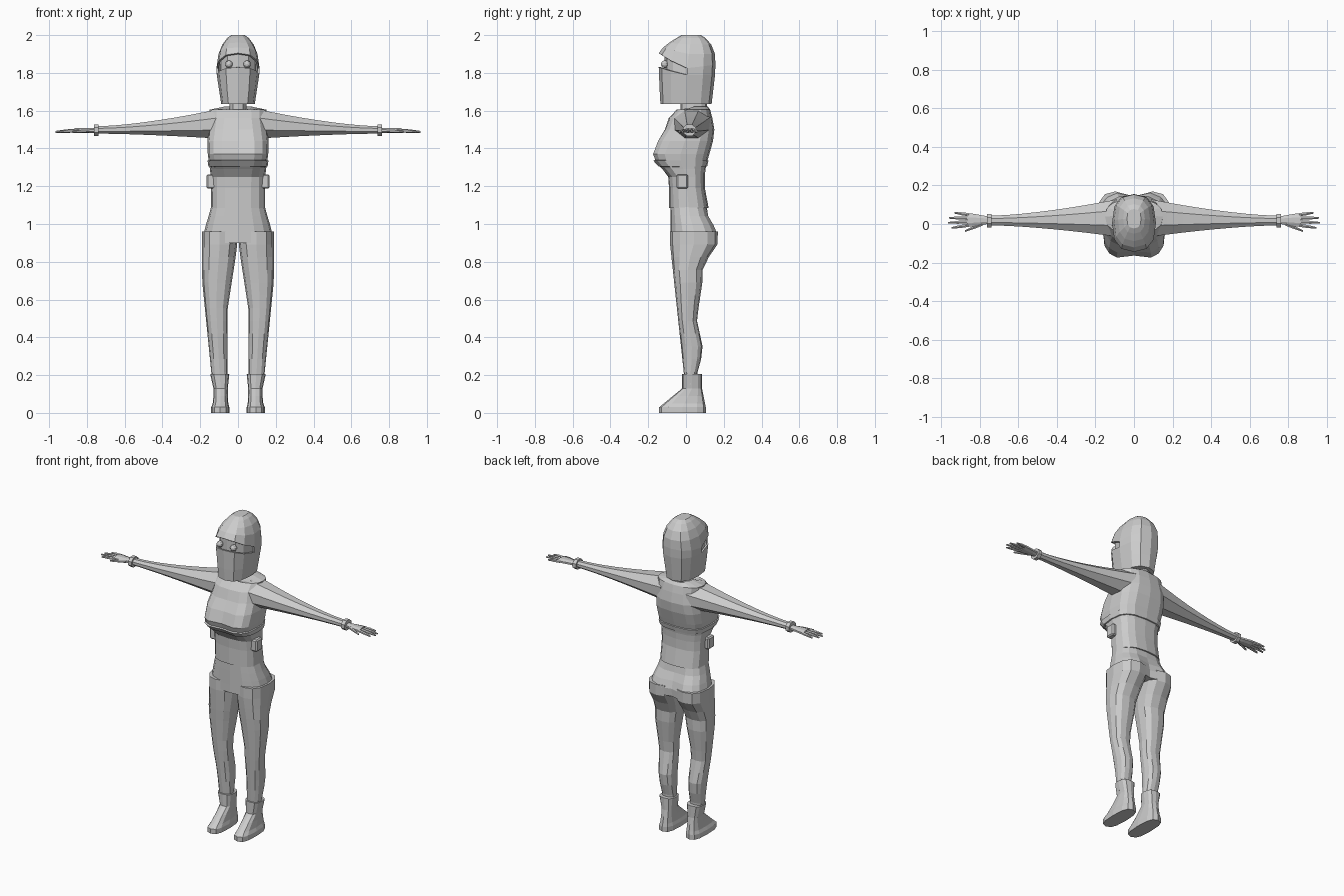
import bpy, bmesh
from math import sin, cos, pi, sqrt
from mathutils import Vector

cube = bpy.data.objects.get("Cube")
if cube:
    bpy.data.objects.remove(cube)

colour = (.6, .6, .6, 1)
grey = bpy.data.materials.new("plain_grey")
grey.use_nodes = True
grey.diffuse_color = colour
grey.node_tree.nodes["Principled BSDF"].inputs["Base Color"].default_value = colour


def ramp(value, start, end):
    """Straight rise from zero to one."""
    return min(max((value - start) / (end - start), 0), 1)


def bump(value, centre, below, above):
    """Rounded swelling that fades out below and above its centre."""
    reach = below if value < centre else above
    return (1 + cos(pi * min(abs(value - centre) / reach, 1))) / 2


def steps(start, end, count):
    return [start + (end - start) * i / (count - 1) for i in range(count)]


def soften(value, power):
    return abs(value) ** power * (1 if value > 0 else -1)


def ring(z, left, right, front, back, square=.8, cleft=0, cleavage=0, lift=0, tail=0, sides=12):
    """Level cross-section, optionally notched at the centre and tilted up at front or back."""
    points = []
    for i in range(sides):
        angle = 2 * pi * i / sides
        ahead, across = round(cos(angle), 6), round(sin(angle), 6)
        x = (left + right) / 2 + (right - left) / 2 * soften(across, square)
        y = (front + back) / 2 - (back - front) / 2 * soften(ahead, square)
        if ahead == 1:
            y += cleavage
        if ahead == -1:
            y -= cleft
        points.append(Vector((x, y, z + lift * max(ahead, 0) + tail * max(-ahead, 0))))
    return points


def section(x, y, z, depth, height, sides=8):
    """Upright cross-section of a sleeve, cuff or finger."""
    angles = [2 * pi * (i + .5) / sides for i in range(sides)]
    return [Vector((x, y + depth * cos(a), z + height * sin(a))) for a in angles]


def loft(name, rows, mirror=False, opening=None):
    """Skin a stack of cross-sections; an opening leaves faces out of a thin shell."""
    bm = bmesh.new()
    rows = [[bm.verts.new(point) for point in row] for row in rows]
    for level, (low, high) in enumerate(zip(rows, rows[1:])):
        for i in range(len(low)):
            corners = [low[i - 1], low[i], high[i], high[i - 1]]
            depth = sum(v.co.y for v in corners)
            if level != opening or depth > 0:
                bm.faces.new(corners)
    bm.faces.new(rows[0])
    bm.faces.new(rows[-1])
    bmesh.ops.recalc_face_normals(bm, faces=bm.faces)
    mesh = bpy.data.meshes.new(name)
    bm.to_mesh(mesh)
    bm.free()
    mesh.materials.append(grey)
    part = bpy.data.objects.new(name, mesh)
    bpy.context.collection.objects.link(part)
    if opening is not None:
        shell = part.modifiers.new("thickness", "SOLIDIFY")
        shell.thickness = .01
    if mirror:
        part.modifiers.new("mirror", "MIRROR")


# Helmet with an eye slot between the mask and the brow
def helmet_ring(z, lift=0, tail=0):
    flare, rise = ramp(z, 1.63, 1.8), ramp(z, 1.82, 2.01)
    dome = sqrt(1 - rise * rise)
    width = (.088 + .026 * flare) * dome
    front = .025 * rise - (.135 + .01 * flare) * dome
    back = .03 * rise + (.135 + .02 * flare) * dome
    return ring(z, -width, width, front, back, lift=lift, tail=tail)


loft("helmet", [helmet_ring(1.635), helmet_ring(1.71), helmet_ring(1.79, lift=.04),
                helmet_ring(1.825, lift=.08, tail=.02), helmet_ring(1.9, lift=.035),
                helmet_ring(1.95, lift=.01), helmet_ring(1.985), helmet_ring(2)], opening=2)

# Recessed face, neck and eyes
loft("face", [ring(z, -.095, .095, -.113, .1) for z in steps(1.74, 1.9, 3)])
loft("neck", [ring(z, -.046, .046, -.028, .112) for z in (1.55, 1.68)])
for side, x in (("left", .048), ("right", -.048)):
    bpy.ops.mesh.primitive_uv_sphere_add(segments=10, ring_count=6, radius=.02,
                                         location=(x, -.113, 1.846), rotation=(pi / 2, 0, 0))
    eye = bpy.context.object
    eye.name = side + "_eye"
    eye.data.materials.append(grey)


# Torso swelling at the chest and shoulder blades
def torso_ring(z, grow=0):
    chest = bump(z, 1.36, .13, .22)
    width = .143 + .02 * bump(z, 1.42, .2, .2) + grow
    front = -.09 - .092 * chest - grow
    back = .1 + .05 * bump(z, 1.5, .25, .2) + .02 * bump(z, 1.09, .1, .1) + grow
    return ring(z, -width, width, front, back, square=.75 - .13 * chest,
                cleavage=.018 * chest, sides=16)


collar = [ring(1.605, -.15, .15, -.05, .128, sides=16),
          ring(1.622, -.07, .07, -.03, .115, lift=-.03, sides=16)]
heights = [1.085, 1.19, 1.25, 1.29, 1.32, 1.37, 1.44, 1.5, 1.56]
loft("torso", [torso_ring(z) for z in heights] + collar)

# Raised vest hem and waist pouches
loft("vest_hem", [torso_ring(1.3, -.01), torso_ring(1.305, .006),
                  torso_ring(1.335, .006), torso_ring(1.34, -.01)])
for side, x in (("left", .142), ("right", -.142)):
    bpy.ops.mesh.primitive_cube_add(size=1, location=(x, -.02, 1.225))
    pouch = bpy.context.object
    pouch.name = side + "_pouch"
    pouch.data.transform(((.05, 0, 0, 0), (0, .06, 0, 0), (0, 0, .075, 0), (0, 0, 0, 1)))
    pouch.data.materials.append(grey)
    edge = pouch.modifiers.new("edge", "BEVEL")
    edge.width, edge.segments = .007, 1


# Hips and legs share the curve of the seat
def seat(z):
    return bump(z, .93, .18, .16)


def hip_ring(z):
    width = .136 + .05 * bump(z, .9, .3, .25)
    return ring(z, -width, width, -.083, .11 + .065 * seat(z),
                square=.75, cleft=.03 * seat(z), sides=16)


def leg_ring(z):
    calf = bump(z, .34, .16, .16)
    inner = .055 - .051 * ramp(z, .55, .88)
    outer = .13 + .06 * ramp(z, .1, .7)
    front = -.005 - .08 * ramp(z, .15, .9)
    back = .058 + .03 * calf + .03 * ramp(z, .5, .7) + .088 * seat(z)
    return ring(z, inner, outer, front, back)


loft("hips", [hip_ring(z) for z in steps(.9, 1.09, 5)])
loft("leg", [leg_ring(z) for z in steps(.15, .96, 13)], mirror=True)


# Boots widen at the cuff and stretch forward into the foot
def boot_ring(z):
    toe, cuff, sole = 1 - ramp(z, .03, .13), ramp(z, .13, .2), 1 - ramp(z, .03, .06)
    return ring(z, .054 - .008 * max(cuff, sole), .13 + .017 * cuff + .012 * sole,
                -.02 - .122 * toe, .085 + .02 * toe, square=.7)


loft("boot", [boot_ring(z) for z in (0, .03, .05, .09, .13, .205)], mirror=True)


# Sleeves taper quickly from the shoulder to the wrist
def sleeve_section(x):
    swell = (1 - ramp(x, .09, .74)) ** 1.5
    return section(x, .018 + .013 * swell, 1.498 + .033 * swell,
                   .027 + .077 * swell, .021 + .065 * swell)


loft("sleeve", [sleeve_section(x) for x in steps(.09, .74, 9)], mirror=True)
loft("cuff", [section(x, .018, 1.497, .038, .033) for x in (.738, .762)], mirror=True)

# Hands with spread fingers
loft("palm", [section(x, .02, 1.495, .02 + .017 * ramp(x, .75, .84), .014)
              for x in (.75, .79, .84, .865)], mirror=True)


def finger(name, root, root_y, tip, tip_y):
    loft(name, [section(root, root_y, 1.494, .01, .01, 6),
                section((root + tip) / 2, (root_y + tip_y) / 2, 1.492, .009, .009, 6),
                section(tip, tip_y, 1.488, .005, .005, 6)], mirror=True)


names = ["index", "middle", "ring", "little"]
for i, (name, tip) in enumerate(zip(names, (.945, .965, .96, .93))):
    finger(name + "_finger", .855, .018 * i - .006, tip, .026 * i - .02)
finger("thumb", .785, 0, .875, -.036)
